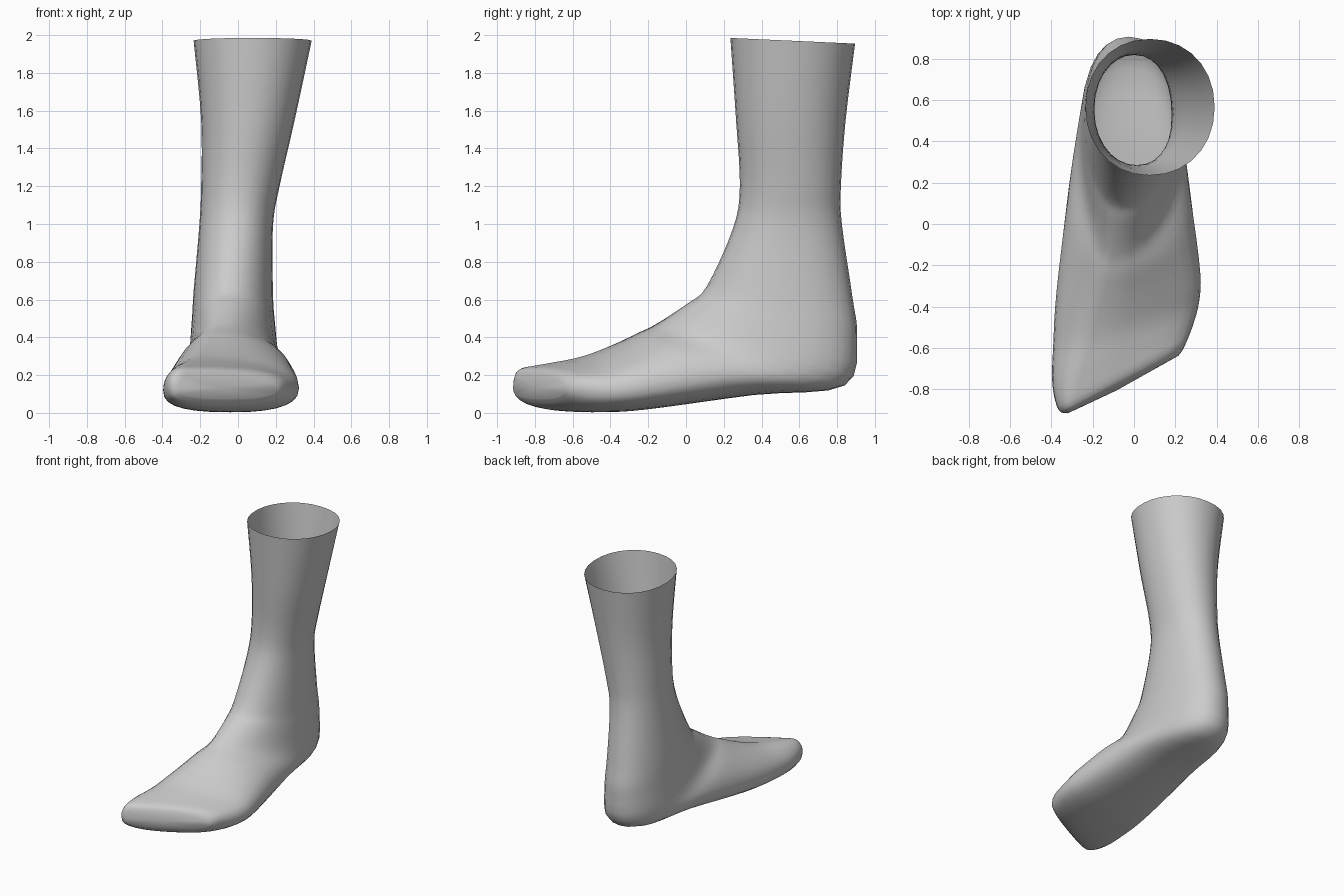
import bpy, bmesh, math

if "Cube" in bpy.data.objects:
    bpy.data.objects.remove(bpy.data.objects["Cube"])

SEG = 28    # points round each ring
SUB = 4     # rings between key sections

# Key sections, cuff to toe: front/top (y, z), back/bottom (y, z), left and right x
SECTIONS = [
    (0.235, 1.985, 0.895, 1.955, -0.235, 0.39),   # cuff
    (0.265, 1.55, 0.845, 1.55, -0.195, 0.30),
    (0.285, 1.20, 0.82, 1.20, -0.195, 0.22),
    (0.25, 0.98, 0.825, 1.00, -0.205, 0.185),
    (0.11, 0.67, 0.88, 0.62, -0.235, 0.185),      # ankle
    (0.01, 0.58, 0.905, 0.40, -0.245, 0.195),
    (-0.15, 0.475, 0.84, 0.145, -0.265, 0.22),    # heel
    (-0.25, 0.425, 0.36, 0.095, -0.32, 0.275),    # arch
    (-0.43, 0.35, -0.25, 0.018, -0.375, 0.32),
    (-0.59, 0.295, -0.52, 0.004, -0.39, 0.315),   # ball
    (-0.75, 0.262, -0.72, 0.008, -0.395, 0.285),
    (-0.875, 0.235, -0.855, 0.03, -0.365, 0.25),  # toes
    (-0.905, 0.19, -0.905, 0.075, -0.32, 0.215),
]


def clamp(v):
    return min(max(v, 0.0), 1.0)


def blend(p0, p1, p2, p3, t):
    """Smooth curve through the key sections."""
    return [b + 0.5 * t * (c - a + t * (2*a - 5*b + 4*c - d + t * (3*(b - c) + d - a)))
            for a, b, c, d in zip(p0, p1, p2, p3)]


def power(v, n):
    return math.copysign(abs(v) ** (2 / n), v)


def ring(ya, za, yb, zb, xl, xr):
    """Rounded cross-section spanning from the front profile to the back profile."""
    f = clamp((0.25 - ya) / 1.1)                          # 0 on the leg, 1 at the toes
    n = 2.1 + 0.5 * f                                     # foot is squarer than leg
    bias = 1 - 0.3 * math.sin(math.pi * f ** 1.5)         # foot is widest low down
    slant = min(0.52, 0.85 * max(0.0, -ya - 0.26))        # toe line runs back to the right
    mid = (xl + xr) / 2
    pts = []
    for i in range(SEG):
        a = 2 * math.pi * i / SEG
        t = clamp((1 - power(math.cos(a), n)) / 2) ** bias
        s = power(math.sin(a), n)
        c = mid - 0.22 * f * (1 - t)                      # ridge leans to the big toe
        x = c + s * ((xr - c) if s > 0 else (c - xl))
        pts.append((x, ya + (yb - ya) * t + slant * (x + 0.3), za + (zb - za) * t))
    return pts


# Foot and leg as one open-topped skin
bm = bmesh.new()
last = len(SECTIONS) - 1
rings = []
for i in range(last):
    keys = [SECTIONS[min(max(k, 0), last)] for k in range(i - 1, i + 3)]
    for j in range(SUB):
        rings.append([bm.verts.new(p) for p in ring(*blend(*keys, j / SUB))])
rings.append([bm.verts.new(p) for p in ring(*SECTIONS[-1])])
for a, b in zip(rings, rings[1:]):
    for k in range(SEG):
        m = (k + 1) % SEG
        bm.faces.new((a[k], a[m], b[m], b[k]))

# Rounded toe end
end = rings[-1]
x, y, z = [sum(v.co[k] for v in end) / SEG for k in range(3)]
tip = bm.verts.new((x, y - 0.012, z))
for k in range(SEG):
    bm.faces.new((end[k], end[(k + 1) % SEG], tip))
bmesh.ops.recalc_face_normals(bm, faces=bm.faces)
if tip.link_faces[0].normal.y > 0:
    bmesh.ops.reverse_faces(bm, faces=bm.faces)

mesh = bpy.data.meshes.new("foot_and_leg")
bm.to_mesh(mesh)
bm.free()
foot = bpy.data.objects.new("foot_and_leg", mesh)
bpy.context.collection.objects.link(foot)
for p in mesh.polygons:
    p.use_smooth = True
